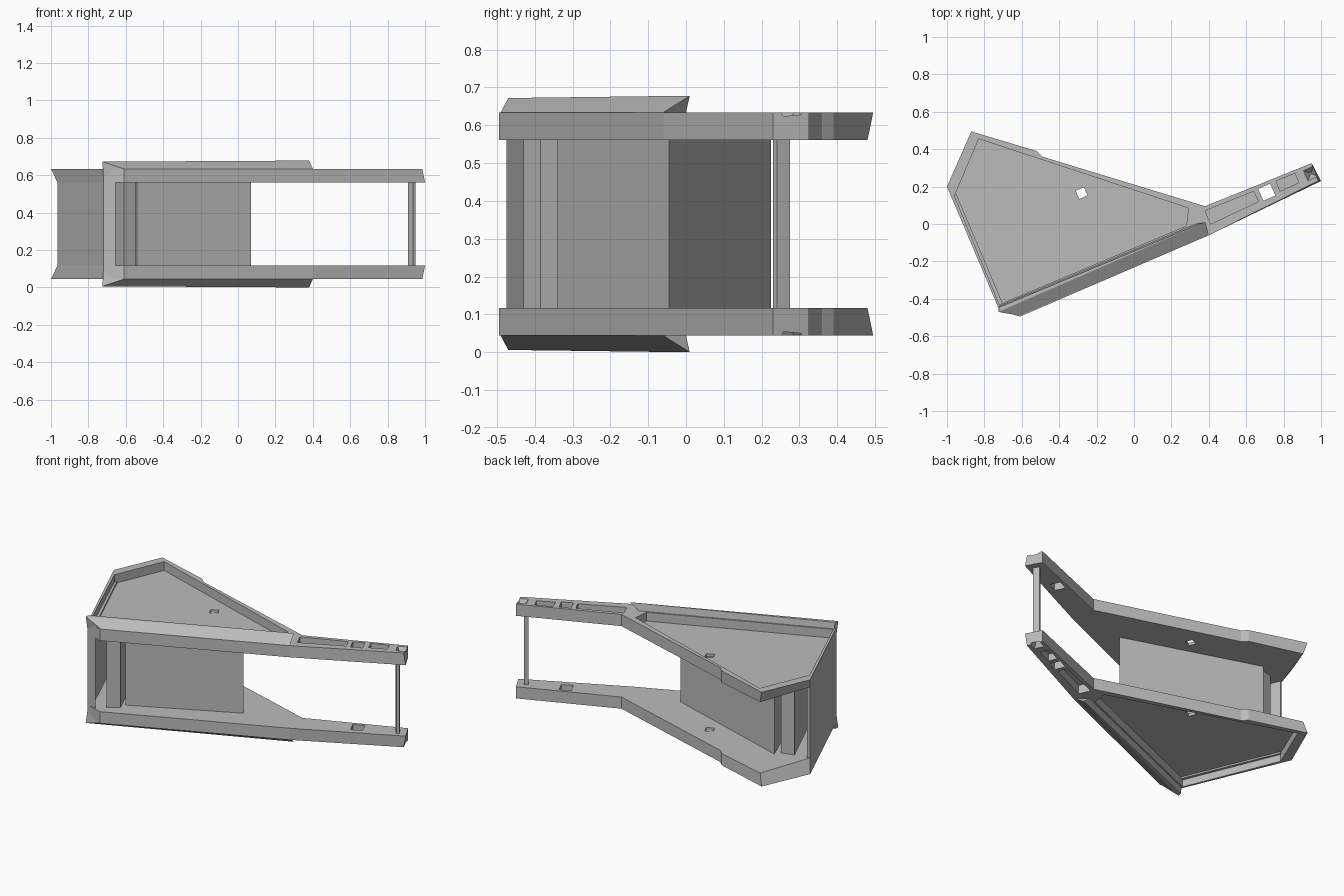
import bpy, bmesh
from mathutils import Vector

if "Cube" in bpy.data.objects:
    bpy.data.objects.remove(bpy.data.objects["Cube"], do_unlink=True)

MID = 0.339          # height of the symmetry plane
IN, OUT = 0.222, 0.295   # inner and outer face of a side plate, from the plane

grey = bpy.data.materials.new("mid_grey")
grey.use_nodes = True
grey.diffuse_color = (0.5, 0.5, 0.5, 1)
grey.node_tree.nodes["Principled BSDF"].inputs["Base Color"].default_value = (0.5, 0.5, 0.5, 1)


def finish(name, bm):
    bmesh.ops.recalc_face_normals(bm, faces=bm.faces[:])
    mesh = bpy.data.meshes.new(name)
    bm.to_mesh(mesh)
    bm.free()
    mesh.materials.append(grey)
    ob = bpy.data.objects.new(name, mesh)
    ob.location.z = MID
    bpy.context.collection.objects.link(ob)
    return ob


def prism(name, low, z0, z1, high=None):
    """Closed solid between two outlines with matching corners."""
    bm = bmesh.new()
    a = [bm.verts.new((x, y, z0)) for x, y in low]
    b = [bm.verts.new((x, y, z1)) for x, y in (high or low)]
    bm.faces.new(a)
    bm.faces.new(b)
    for i in range(len(a)):
        j = (i + 1) % len(a)
        bm.faces.new((a[i], a[j], b[j], b[i]))
    return finish(name, bm)


def hull(name, points):
    bm = bmesh.new()
    for p in points:
        bm.verts.new(p)
    bmesh.ops.convex_hull(bm, input=bm.verts[:])
    return finish(name, bm)


def mirror(ob):
    m = ob.modifiers.new("mirror", 'MIRROR')
    m.use_axis = (False, False, True)
    m.use_mirror_merge = False


def cut(ob, cutter):
    m = ob.modifiers.new("cut", 'BOOLEAN')
    m.operation = 'DIFFERENCE'
    m.solver = 'EXACT'
    m.object = cutter
    bpy.context.view_layer.objects.active = ob
    bpy.ops.object.modifier_apply(modifier=m.name)
    bpy.data.objects.remove(cutter, do_unlink=True)


def square(x, y, r):
    """Square outline aligned with the arm."""
    c, s = Vector((0.91, 0.41)) * r, Vector((-0.41, 0.91)) * r
    return [(x + p.x, y + p.y) for p in (c + s, s - c, -c - s, c - s)]


# Side plates: wide body running into a narrow arm
rim = [(-0.72, -0.46), (-0.61, -0.495), (0.40, -0.06), (0.985, 0.23), (0.95, 0.325),
       (0.38, 0.095), (-0.49, 0.36), (-0.52, 0.39), (-0.87, 0.495), (-1.0, 0.20)]
base = list(rim)
base[3] = (1.0, 0.23)
base[8] = (-0.85, 0.48)
base[9] = (-0.965, 0.15)
plates = prism("side_plates", base, IN, OUT, rim)

# Sunken tray, arm channels, open holes and tip pit
tray = [(-0.72, -0.43), (0.28, -0.01), (0.29, 0.085), (-0.83, 0.455), (-0.96, 0.15)]
cut(plates, prism("tray_cutter", tray, 0.24, 0.4))
channel = [(0.38, 0.07), (0.64, 0.175), (0.665, 0.12), (0.41, 0.0)]
cut(plates, prism("channel_cutter", channel, 0.24, 0.4))
cut(plates, prism("arm_hole_cutter", square(0.71, 0.17, 0.035), 0.1, 0.4))
cut(plates, prism("slot_cutter", [(0.76, 0.23), (0.86, 0.27), (0.88, 0.22), (0.78, 0.175)], 0.25, 0.4))
cut(plates, prism("tip_pit_cutter", square(0.945, 0.27, 0.005), 0.25, 0.31, square(0.945, 0.27, 0.038)))
cut(plates, prism("pin_hole_cutter", square(-0.28, 0.165, 0.024), 0.1, 0.4))
mirror(plates)

# Raised lip along the front edge of each plate
lip = hull("front_lips", [
    (-0.72, -0.46, 0.25), (-0.61, -0.49, OUT), (0.40, -0.06, OUT), (0.33, 0.0, OUT),
    (-0.72, -0.43, 0.25), (-0.725, -0.47, 0.333), (-0.72, -0.445, 0.333),
    (0.38, 0.01, 0.339), (0.35, 0.0, 0.339)])
mirror(lip)

# End wall joining the two plates, spreading towards the rims
wall = prism("end_wall", [(-0.72, -0.46), (-0.655, -0.475), (-0.70, -0.43), (-0.95, 0.16), (-0.965, 0.15)],
             -0.25, 0.25)

# Slab and wedge block held between the plates
prism("inner_slab", [(-0.61, -0.43), (-0.545, -0.385), (-0.79, 0.19), (-0.87, 0.17)], -0.23, 0.23)
prism("wedge_block", [(-0.54, -0.34), (0.07, -0.045), (-0.77, 0.225)], -0.23, 0.23)

# Thin bar joining the arm tips
prism("tip_bar", [(0.91, 0.26), (0.935, 0.23), (0.95, 0.24), (0.93, 0.275)], -0.23, 0.23)
